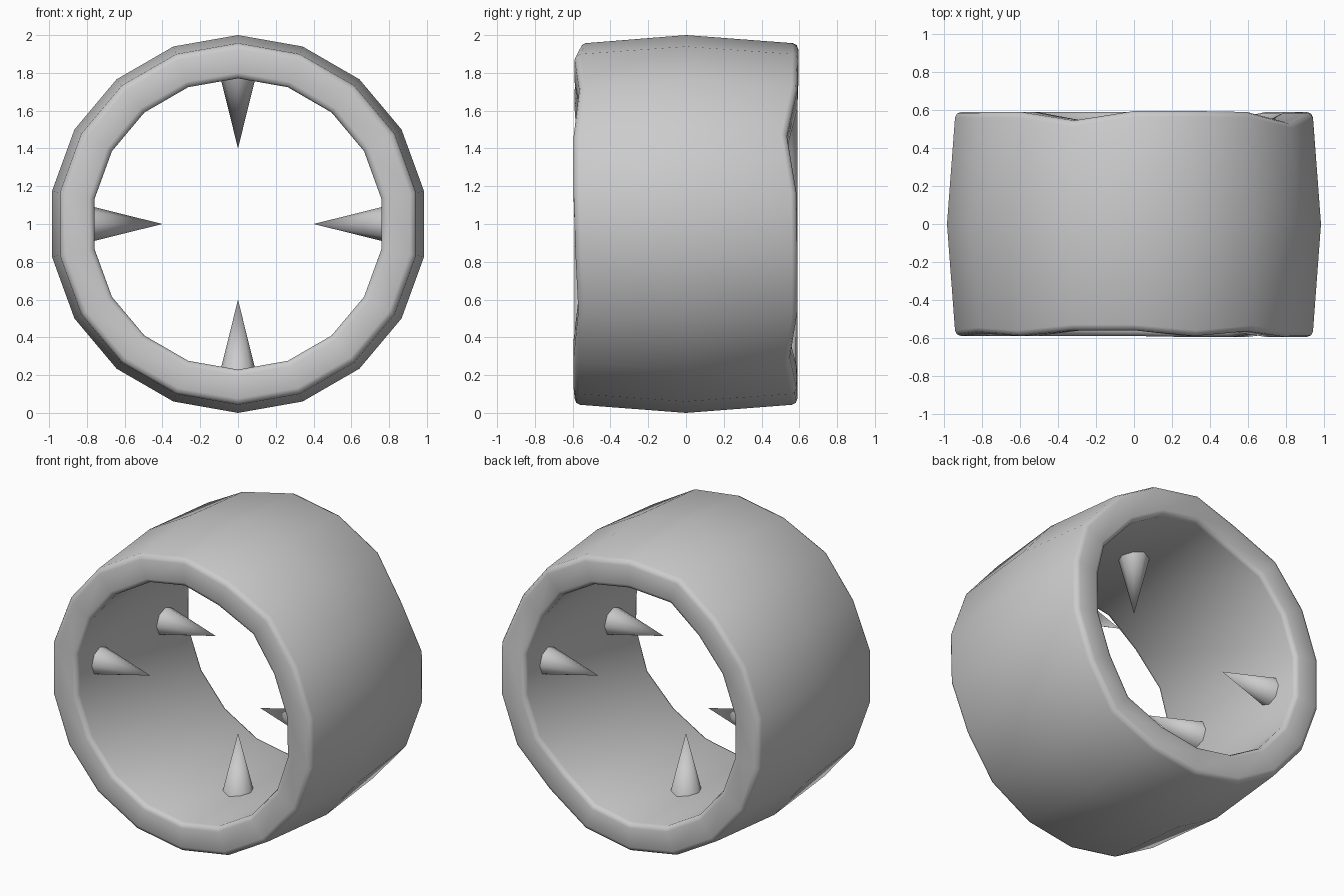
import bpy, bmesh, math
from mathutils import Vector

if "Cube" in bpy.data.objects:
    bpy.data.objects.remove(bpy.data.objects["Cube"])

SIDES = 18
CENTRE_Z = 1.0
# slightly uneven rim depths, clockwise from the top
FRONT = [.56, .59, .565, .595, .595, .585, .57, .595, .595,
         .59, .59, .59, .59, .59, .59, .575, .59, .56]
BACK = [.595, .595, .59, .535, .585, .59, .59, .55, .585,
        .59, .59, .59, .59, .59, .59, .59, .59, .545]


def add_object(name, bm):
    bmesh.ops.recalc_face_normals(bm, faces=bm.faces)
    mesh = bpy.data.meshes.new(name)
    bm.to_mesh(mesh)
    bm.free()
    obj = bpy.data.objects.new(name, mesh)
    bpy.context.collection.objects.link(obj)
    return obj


# Barrel-shaped ring: six-point section swept round the y axis
bm = bmesh.new()
loops = []
for k in range(SIDES):
    a = 2 * math.pi * k / SIDES
    f, b = -FRONT[k], BACK[k]
    section = [(.955, f), (1.0, 0), (.955, b), (.77, b), (.785, 0), (.77, f)]
    loops.append([bm.verts.new((r * math.sin(a), y, CENTRE_Z + r * math.cos(a)))
                  for r, y in section])
for k in range(SIDES):
    p, q = loops[k], loops[(k + 1) % SIDES]
    for i in range(6):
        j = (i + 1) % 6
        bm.faces.new((p[i], p[j], q[j], q[i]))
for face in bm.faces:
    face.smooth = True
ring = add_object("ring", bm)
bevel = ring.modifiers.new("soft_rims", 'BEVEL')
bevel.width = .03
bevel.segments = 2
bevel.limit_method = 'ANGLE'
bevel.angle_limit = math.radians(45)


# Inward-pointing spikes rooted in the ring wall
def spike(name, outward, y):
    bm = bmesh.new()
    bmesh.ops.create_cone(bm, cap_ends=True, segments=8, radius1=.104,
                          radius2=0, depth=.42)
    bmesh.ops.remove_doubles(bm, verts=bm.verts, dist=1e-5)
    for face in bm.faces:
        face.smooth = len(face.verts) == 3
    obj = add_object(name, bm)
    d = Vector(outward)
    obj.rotation_mode = 'QUATERNION'
    obj.rotation_quaternion = (-d).to_track_quat('Z', 'Y')
    obj.location = d * .61 + Vector((0, y, CENTRE_Z))


spike("top_spike", (0, 0, 1), 0)
spike("bottom_spike", (0, 0, -1), 0)
for side, x in (("left", -1), ("right", 1)):
    for row, y in (("front", -.34), ("back", .34)):
        spike(f"{side}_{row}_spike", (x, 0, 0), y)
